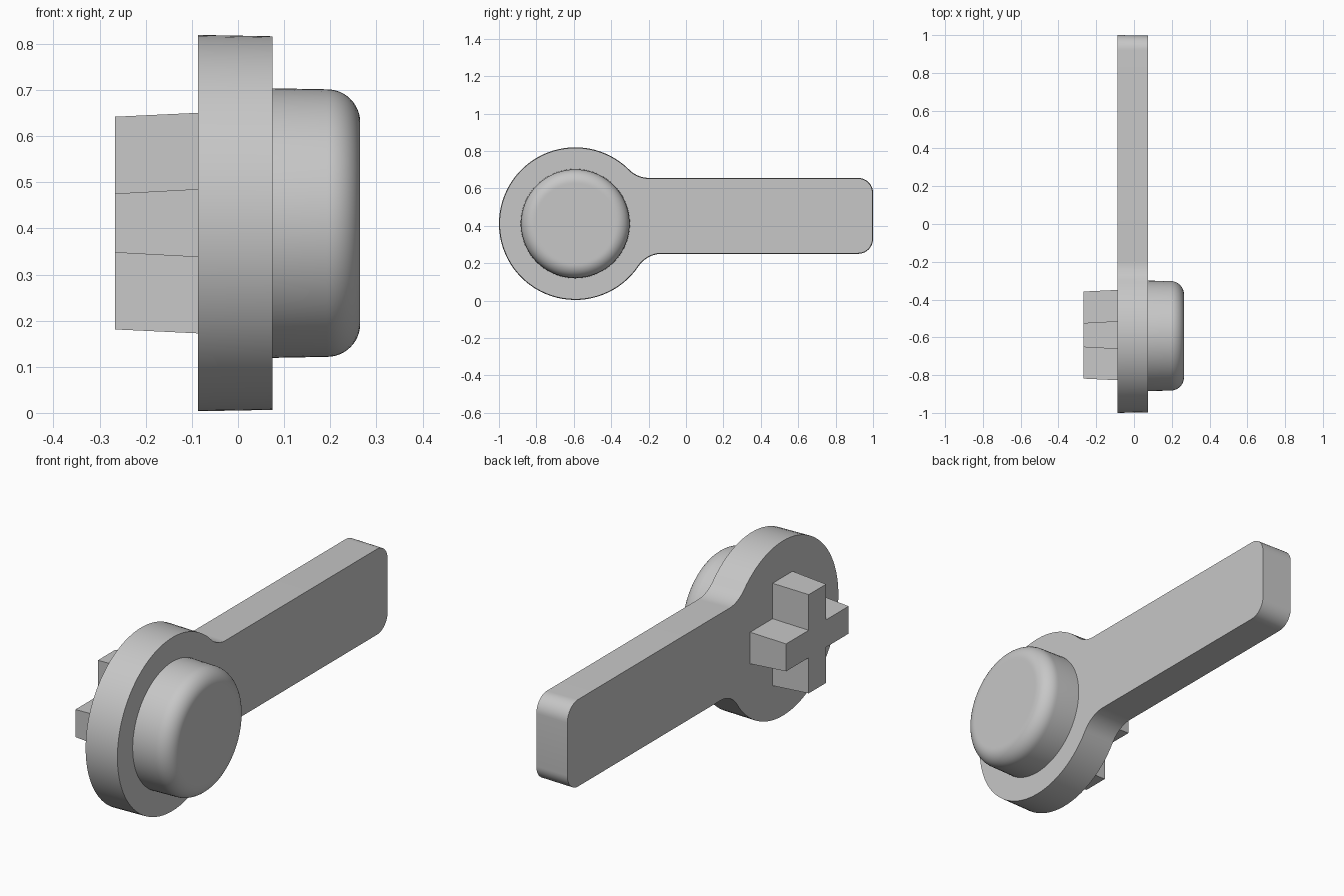
import bpy
import bmesh
from math import sin, cos, pi, atan2, sqrt, radians

cube = bpy.data.objects.get("Cube")
if cube:
    bpy.data.objects.remove(cube, do_unlink=True)

grey = bpy.data.materials.new("light grey")
grey.use_nodes = True
colour = (0.57, 0.57, 0.57, 1)
grey.diffuse_color = colour
grey.node_tree.nodes["Principled BSDF"].inputs["Base Color"].default_value = colour

HUB_Y, HUB_Z, HUB_R = -0.592, 0.4115, 0.408
PLATE_BACK, PLATE_FRONT = -0.087, 0.075


def arc(cy, cz, r, start, end, steps):
    """Points of an arc in the y-z plane."""
    angles = [start + (end - start) * i / steps for i in range(steps + 1)]
    return [(cy + r * cos(a), cz + r * sin(a)) for a in angles]


def loft(name, sections):
    """Solid through (x, outline) sections with equal point counts."""
    bm = bmesh.new()
    rings = [[bm.verts.new((x, y, z)) for y, z in pts] for x, pts in sections]
    n = len(rings[0])
    for a, b in zip(rings, rings[1:]):
        for i in range(n):
            j = (i + 1) % n
            bm.faces.new((a[i], a[j], b[j], b[i]))
    bm.faces.new(rings[0])
    bm.faces.new(rings[-1])
    bmesh.ops.recalc_face_normals(bm, faces=bm.faces)
    mesh = bpy.data.meshes.new(name)
    bm.to_mesh(mesh)
    bm.free()
    mesh.materials.append(grey)
    obj = bpy.data.objects.new(name, mesh)
    bpy.context.collection.objects.link(obj)
    bpy.ops.object.select_all(action='DESELECT')
    obj.select_set(True)
    bpy.context.view_layer.objects.active = obj
    bpy.ops.object.shade_smooth_by_angle(angle=radians(30))
    return obj


def plate_outline(d):
    """Round hub blended into a straight handle, inset by d."""
    hub, blend, corner = HUB_R - d, 0.15 + d, 0.08 - d
    low, high, end = 0.25 + d, 0.656 - d, 1 - d
    top_z, bot_z = high + blend, low - blend
    reach = hub + blend
    top_y = HUB_Y + sqrt(reach ** 2 - (top_z - HUB_Z) ** 2)
    bot_y = HUB_Y + sqrt(reach ** 2 - (bot_z - HUB_Z) ** 2)
    top_a = atan2(top_z - HUB_Z, top_y - HUB_Y)
    bot_a = atan2(bot_z - HUB_Z, bot_y - HUB_Y)
    pts = arc(HUB_Y, HUB_Z, hub, top_a, bot_a + 2 * pi, 64)
    pts += arc(bot_y, bot_z, blend, bot_a + pi, pi / 2, 12)[1:]
    pts += arc(end - corner, low + corner, corner, -pi / 2, 0, 10)
    pts += arc(end - corner, high - corner, corner, 0, pi / 2, 10)
    pts += arc(top_y, top_z, blend, -pi / 2, top_a - pi, 12)[:-1]
    return pts


def cross_outline(reach, half):
    """Plus-shaped outline, one arm at a time."""
    pts = []
    for k in range(4):
        c, s = cos(k * pi / 2), sin(k * pi / 2)
        for u, v in ((reach, -half), (reach, half), (half, half)):
            pts.append((HUB_Y + 0.004 + u * c - v * s, HUB_Z + u * s + v * c))
    return pts


# Lever plate with a slight draft
loft("lever_plate", [(PLATE_BACK, plate_outline(0)),
                     (PLATE_FRONT, plate_outline(0.003))])

# Round button with a rolled rim
FILLET = 0.072
profile = [(0.06, 0.2925), (0.193, 0.29)]
for i in range(1, 13):
    a = i * pi / 24
    profile.append((0.193 + FILLET * sin(a), 0.29 - FILLET * (1 - cos(a))))
profile.append((0.265, 0.21))
loft("round_button", [(x, arc(HUB_Y, HUB_Z, r, 0, 2 * pi, 72)[:-1])
                      for x, r in profile])

# Tapered cross-shaped peg
loft("cross_peg", [(PLATE_BACK + 0.01, cross_outline(0.2395, 0.0742)),
                   (-0.267, cross_outline(0.2305, 0.064))])
